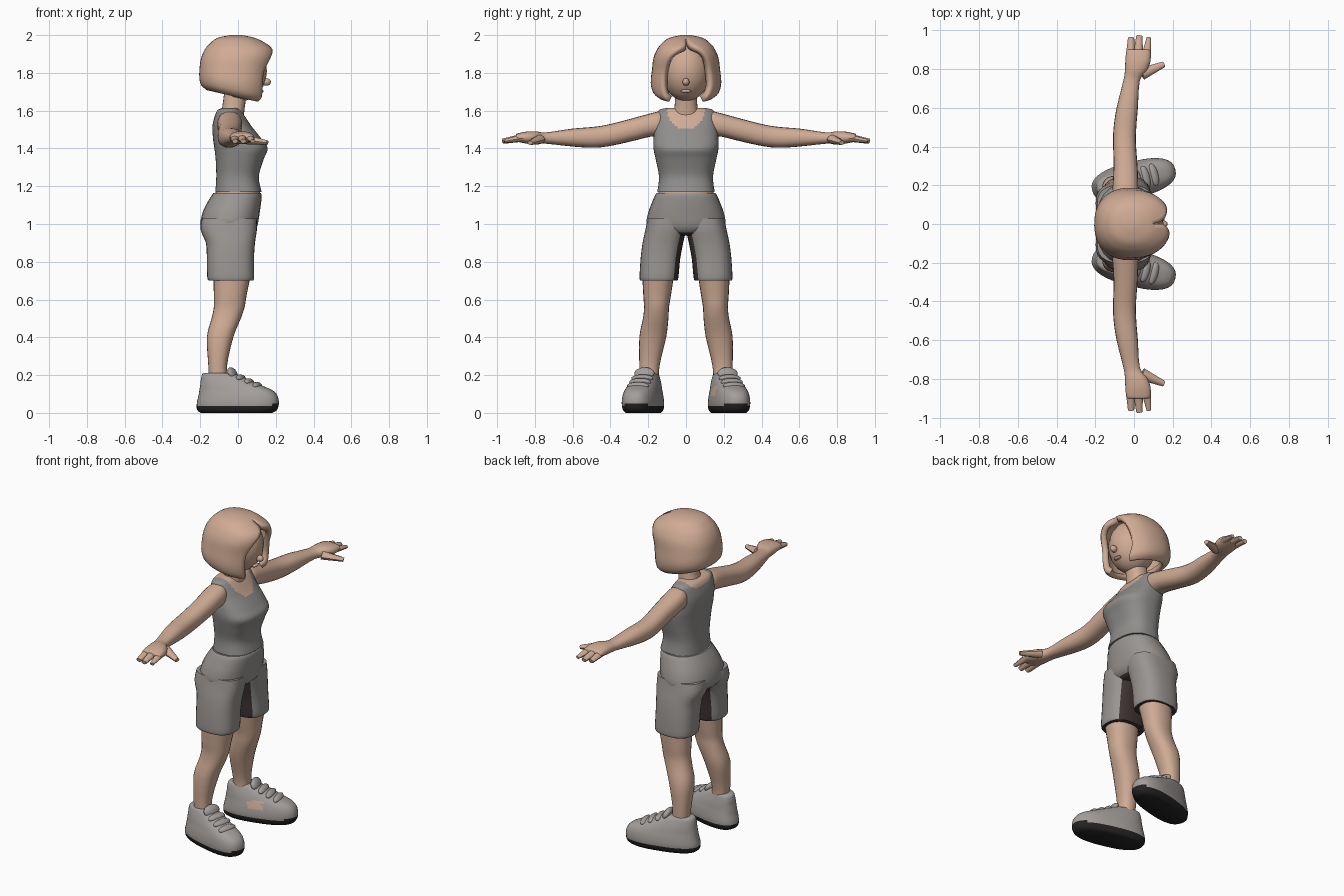
import bpy, bmesh, math
from mathutils import Matrix, Vector

cube = bpy.data.objects.get("Cube")
if cube:
    bpy.data.objects.remove(cube)


def material(name, rgb):
    m = bpy.data.materials.new(name)
    m.use_nodes = True
    m.diffuse_color = (*rgb, 1)
    m.node_tree.nodes["Principled BSDF"].inputs["Base Color"].default_value = (*rgb, 1)
    return m


SKIN = material("skin", (0.63, 0.41, 0.30))
SHIRT = material("shirt grey", (0.28, 0.275, 0.265))
SHORTS = material("shorts grey", (0.32, 0.30, 0.285))
LINING = material("dark lining", (0.05, 0.035, 0.035))
SHOE = material("shoe grey", (0.37, 0.345, 0.33))
SOLE = material("sole black", (0.018, 0.016, 0.016))


def finish(name, bm, mats, rule=None, matrix=None, angle=50):
    if matrix:
        bm.transform(matrix)
    bmesh.ops.recalc_face_normals(bm, faces=bm.faces)
    bm.normal_update()
    if rule:
        for f in bm.faces:
            f.material_index = rule(f.calc_center_median(), f.normal)
    mesh = bpy.data.meshes.new(name)
    bm.to_mesh(mesh)
    bm.free()
    ob = bpy.data.objects.new(name, mesh)
    bpy.context.collection.objects.link(ob)
    for m in mats:
        mesh.materials.append(m)
    bpy.ops.object.select_all(action='DESELECT')
    ob.select_set(True)
    bpy.context.view_layer.objects.active = ob
    bpy.ops.object.shade_smooth_by_angle(angle=math.radians(angle))
    return ob


def smooth_rows(rows, steps):
    """Catmull-Rom interpolation between profile rows."""
    out = []
    for i in range(len(rows) - 1):
        a, b, c, d = (rows[min(max(i + k, 0), len(rows) - 1)] for k in (-1, 0, 1, 2))
        for s in range(steps):
            t = s / steps
            out.append([q + 0.5 * t * (r - p + t * (2 * p - 5 * q + 4 * r - w + t * (3 * (q - r) + w - p)))
                        for p, q, r, w in zip(a, b, c, d)])
    return out + [list(rows[-1])]


def oval(angle, power):
    c, s = math.cos(angle), math.sin(angle)
    return (math.copysign(abs(c) ** (2 / power), c), math.copysign(abs(s) ** (2 / power), s))


def loft(name, rows, mats, axis="z", power=2.3, steps=3, sides=24, rule=None, matrix=None):
    """Rows are: position along the axis, then min and max of the two cross directions."""
    bm = bmesh.new()
    rings = []
    for p, u0, u1, v0, v1 in smooth_rows(rows, steps):
        ring = []
        for i in range(sides):
            c, s = oval(math.tau * i / sides, power)
            u = (u0 + u1) / 2 + c * (u1 - u0) / 2
            v = (v0 + v1) / 2 + s * (v1 - v0) / 2
            ring.append(bm.verts.new((u, v, p) if axis == "z" else (u, p, v)))
        rings.append(ring)
    for a, b in zip(rings, rings[1:]):
        for i in range(sides):
            j = (i + 1) % sides
            bm.faces.new((a[i], a[j], b[j], b[i]))
    bm.faces.new(rings[0])
    bm.faces.new(rings[-1])
    return finish(name, bm, mats, rule, matrix)


def ball(name, centre, size, mat, matrix=Matrix(), tilt=0):
    bm = bmesh.new()
    bmesh.ops.create_uvsphere(bm, u_segments=20, v_segments=12, radius=1)
    local = Matrix.Translation(centre) @ Matrix.Rotation(tilt, 4, 'Y') @ Matrix.Diagonal((*size, 1))
    return finish(name, bm, [mat], None, matrix @ local)


def finger(name, start, end, r0, r1, matrix):
    a, b = Vector(start), Vector(end)
    bm = bmesh.new()
    bmesh.ops.create_cone(bm, cap_ends=True, segments=8, radius1=r0, radius2=r1, depth=(b - a).length)
    turn = (b - a).to_track_quat('Z', 'Y').to_matrix().to_4x4()
    flat = Matrix.Translation((a + b) / 2) @ Matrix.Diagonal((1, 1, 0.8, 1))
    return finish(name, bm, [SKIN], None, matrix @ flat @ turn)


# Head, nose, lips and neck
ball("head", (0.015, 0, 1.81), (0.138, 0.13, 0.16), SKIN)
ball("nose", (0.15, 0, 1.752), (0.024, 0.018, 0.02), SKIN)
ball("lips", (0.122, 0, 1.703), (0.014, 0.028, 0.009), SKIN)
loft("neck", [(1.56, -0.1, 0.03, -0.08, 0.08), (1.61, -0.085, 0.035, -0.062, 0.062),
              (1.72, -0.07, 0.05, -0.055, 0.055)], [SKIN])

# Bobbed hair: a shell open at the face; rows are z, back, front, half width, opening on +y, on -y
hair_rows = [(1.675, -0.165, 0.13, 0.145, 0.62, 0.62), (1.70, -0.195, 0.155, 0.175, 0.62, 0.62),
             (1.75, -0.205, 0.165, 0.187, 0.72, 0.66), (1.82, -0.203, 0.175, 0.18, 0.72, 0.66),
             (1.88, -0.195, 0.192, 0.172, 0.62, 0.48), (1.925, -0.175, 0.185, 0.153, 0.42, 0.2),
             (1.955, -0.15, 0.15, 0.13, 0.12, 0.0), (1.985, -0.11, 0.09, 0.09, 0, 0),
             (2.0, -0.04, 0.02, 0.025, 0, 0)]
bm = bmesh.new()
rings = []
for z, x0, x1, w, left, right in smooth_rows(hair_rows, 3):
    ring = []
    left, right = max(left, 0), max(right, 0)
    for i in range(41):
        c, s = oval(left + (math.tau - left - right) * i / 40, 2.25)
        x = (x0 + x1) / 2 + c * (x1 - x0) / 2
        droop = (x + 0.2) * 0.22 * max(0, (1.88 - z) / 0.2)
        ring.append(bm.verts.new((x, s * w, z + 0.04 * max(0, (1.88 - z) / 0.2) - droop)))
    rings.append(ring)
for a, b in zip(rings, rings[1:]):
    for i in range(40):
        bm.faces.new((a[i], a[i + 1], b[i + 1], b[i]))
bm.faces.new(rings[-1])
bmesh.ops.remove_doubles(bm, verts=bm.verts, dist=0.0005)
hair = finish("hair", bm, [SKIN])
shell = hair.modifiers.new("thickness", 'SOLIDIFY')
shell.thickness = 0.035
shell.offset = -1


# Tank top with a scooped neckline
def neckline(c, n):
    depth = 0.105 if c.x > -0.04 else 0.03
    scoop = (c.y / 0.1) ** 2 + ((c.z - 1.605) / depth) ** 2 < 1
    return 1 if scoop or (c.z > 1.6 and abs(c.y) < 0.1) else 0


loft("tank_top", [(1.17, -0.12, 0.125, -0.152, 0.152), (1.25, -0.115, 0.11, -0.143, 0.143),
                  (1.34, -0.118, 0.135, -0.16, 0.16), (1.40, -0.125, 0.157, -0.172, 0.172),
                  (1.45, -0.132, 0.125, -0.172, 0.172), (1.52, -0.135, 0.07, -0.163, 0.163),
                  (1.58, -0.12, 0.03, -0.155, 0.155), (1.605, -0.105, 0.01, -0.14, 0.14),
                  (1.615, -0.08, -0.01, -0.1, 0.1)],
     [SHIRT, SKIN], steps=5, sides=64, power=2.5, rule=neckline)
loft("midriff", [(1.10, -0.13, 0.118, -0.15, 0.15), (1.2, -0.115, 0.115, -0.143, 0.143)], [SKIN])

# Shorts: hips and two legs with dark inner faces
loft("shorts_hips", [(0.94, -0.16, 0.06, -0.10, 0.10), (0.965, -0.19, 0.09, -0.17, 0.17),
                     (1.0, -0.20, 0.105, -0.208, 0.208), (1.06, -0.188, 0.115, -0.2, 0.2),
                     (1.11, -0.165, 0.122, -0.182, 0.182), (1.15, -0.14, 0.125, -0.165, 0.165),
                     (1.165, -0.13, 0.12, -0.155, 0.155)],
     [SHORTS, LINING], rule=lambda c, n: int(n.z < -0.75))
for side, word in ((1, "left"), (-1, "right")):
    mirror = Matrix.Diagonal((1, side, 1, 1))

    def inner_face(c, n, side=side):
        return int((n.y * side < -0.75 and c.z < 0.96) or n.z < -0.8)

    loft(word + "_shorts_leg", [(0.70, -0.155, 0.08, 0.045, 0.242), (0.72, -0.163, 0.086, 0.04, 0.246),
                                (0.82, -0.165, 0.085, 0.03, 0.24), (0.90, -0.17, 0.09, 0.015, 0.23),
                                (0.97, -0.198, 0.1, 0, 0.215), (1.03, -0.19, 0.1, 0, 0.203)],
         [SHORTS, LINING], sides=32, power=2.6, rule=inner_face, matrix=mirror)

    # Bare leg
    loft(word + "_leg", [(0.15, -0.155, -0.05, 0.145, 0.245), (0.25, -0.157, -0.058, 0.14, 0.247),
                         (0.40, -0.165, -0.025, 0.105, 0.247), (0.50, -0.14, 0.015, 0.093, 0.228),
                         (0.56, -0.128, 0.035, 0.09, 0.222), (0.62, -0.128, 0.045, 0.08, 0.226),
                         (0.74, -0.13, 0.07, 0.062, 0.232)], [SKIN], matrix=mirror)

    # Shoe turned outward, with a tongue and lace straps
    foot = mirror @ Matrix.Translation((0, 0.228, 0)) @ Matrix.Rotation(0.25, 4, 'Z')

    def shoe_paint(c, n, side=side):
        patch = side > 0 and c.y < 0.2 and abs(c.x - 0.015) < 0.035 and 0.085 < c.z < 0.135
        return 1 if c.z < 0.033 + 0.06 * max(0, c.x) else 2 if patch else 0

    loft(word + "_shoe", [(0, -0.20, 0.185, -0.075, 0.075), (0.015, -0.22, 0.21, -0.088, 0.088),
                          (0.05, -0.222, 0.22, -0.094, 0.094), (0.09, -0.213, 0.213, -0.09, 0.09),
                          (0.12, -0.208, 0.185, -0.083, 0.083), (0.15, -0.203, 0.115, -0.075, 0.075),
                          (0.18, -0.2, 0.05, -0.064, 0.064), (0.205, -0.193, -0.01, -0.053, 0.053),
                          (0.212, -0.18, -0.04, -0.042, 0.042)],
         [SHOE, SOLE, SKIN], sides=40, power=2.5, rule=shoe_paint, matrix=foot)
    ball(word + "_shoe_tongue", (-0.03, 0, 0.208), (0.022, 0.055, 0.036), SHOE, foot, -0.5)
    for k in range(3):
        ball(f"{word}_lace_{k + 1}", (0.015 + 0.045 * k, 0, 0.183 - 0.02 * k),
             (0.024, 0.06, 0.02), SHOE, foot, 0.3)

    # Arm running out to a flat palm
    loft(word + "_arm", [(0.11, -0.085, 0.0, 1.49, 1.58), (0.14, -0.105, 0.02, 1.465, 1.595),
                         (0.19, -0.11, 0.022, 1.462, 1.585), (0.30, -0.105, 0.018, 1.435, 1.555),
                         (0.42, -0.108, 0.01, 1.41, 1.525), (0.50, -0.105, 0.012, 1.404, 1.513),
                         (0.60, -0.09, 0.02, 1.41, 1.505), (0.74, -0.055, 0.03, 1.425, 1.485),
                         (0.79, -0.047, 0.065, 1.423, 1.49), (0.84, -0.045, 0.085, 1.425, 1.49),
                         (0.89, -0.04, 0.085, 1.435, 1.48), (0.9, -0.03, 0.075, 1.44, 1.475)],
         [SKIN], axis="y", sides=20, matrix=mirror)
    for label, a, b, r0, r1 in (("thumb", (0.04, 0.775, 1.45), (0.155, 0.825, 1.428), 0.032, 0.015),
                                ("index_finger", (0.062, 0.86, 1.458), (0.077, 0.963, 1.436), 0.025, 0.012),
                                ("middle_finger", (0.02, 0.86, 1.46), (0.028, 0.972, 1.436), 0.027, 0.016),
                                ("outer_finger", (-0.018, 0.86, 1.458), (-0.015, 0.962, 1.436), 0.025, 0.016)):
        finger(f"{word}_{label}", a, b, r0, r1, mirror)
